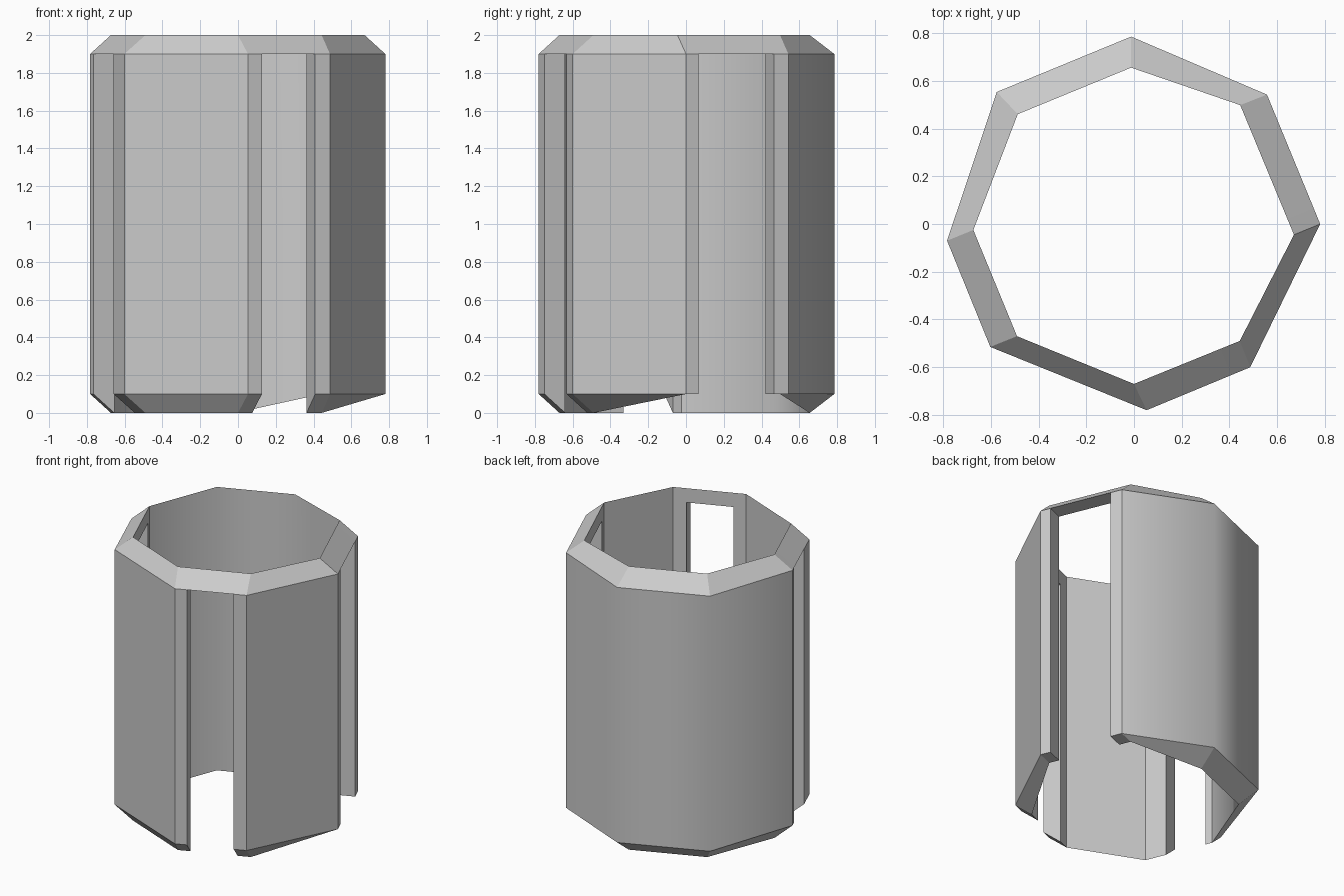
import bpy, bmesh
from mathutils import Vector

if "Cube" in bpy.data.objects:
    bpy.data.objects.remove(bpy.data.objects["Cube"])

# Plan corners, counter-clockwise: outer point and matching inner point
OUTER = [(0.78, 0), (0.557, 0.542), (-0.012, 0.785), (-0.575, 0.553),
         (-0.783, -0.07), (-0.602, -0.515), (0.053, -0.78), (0.487, -0.6)]
INNER = [(0.67, -0.045), (0.445, 0.498), (-0.012, 0.655), (-0.487, 0.46),
         (-0.673, -0.025), (-0.49, -0.47), (0.0, -0.67), (0.443, -0.49)]
# Panel index -> start and end of its slot along the panel
SLOTS = {0: (0.12, 0.86), 4: (0.1, 0.69), 6: (0.17, 0.82)}
SMOOTH = {1, 2, 3}       # rounded back panels
FLAT_FOOT = {0, 1}       # corners beside the back slot have no bottom chamfer
LOW, HIGH, TOP = 0.1, 1.9, 2.0

bm = bmesh.new()


def station(i, t):
    """Section vertices at fraction t along panel i."""
    j = (i + 1) % 8
    o = Vector(OUTER[i]).lerp(Vector(OUTER[j]), t)
    n = Vector(INNER[i]).lerp(Vector(INNER[j]), t)
    foot = LOW if i == 0 or (t == 0 and i in FLAT_FOOT) else 0.0
    pts = ((o, LOW), (o, HIGH), (n, TOP), (n, HIGH), (n, foot))
    return [bm.verts.new((p.x, p.y, z)) for p, z in pts]


# Sections around the sleeve, each flagged if a slot follows it
stations = []
for i in range(8):
    stations.append((station(i, 0), i, False))
    if i in SLOTS:
        a, b = SLOTS[i]
        stations.append((station(i, a), i, True))
        stations.append((station(i, b), i, False))

# Skin between the sections
for k, (s, panel, slot) in enumerate(stations):
    e = stations[(k + 1) % len(stations)][0]

    def strip(a, b, smooth=False):
        f = bm.faces.new((s[a], e[a], e[b], s[b]))
        f.smooth = smooth

    strip(1, 2)                          # top chamfer
    sm = panel in SMOOTH
    strip(2, 3, sm)                      # inner rim
    if slot:
        strip(3, 1)                      # slot head
        for v in (s, e):                 # slot side walls
            bm.faces.new((v[0], v[1], v[3], v[4]))
    else:
        strip(0, 1, sm)                  # outer wall
        strip(3, 4, sm)                  # inner wall
        strip(4, 0)                      # bottom chamfer

bmesh.ops.recalc_face_normals(bm, faces=bm.faces[:])
mesh = bpy.data.meshes.new("slotted_sleeve")
bm.to_mesh(mesh)
bm.free()
bpy.context.collection.objects.link(bpy.data.objects.new("slotted_sleeve", mesh))
